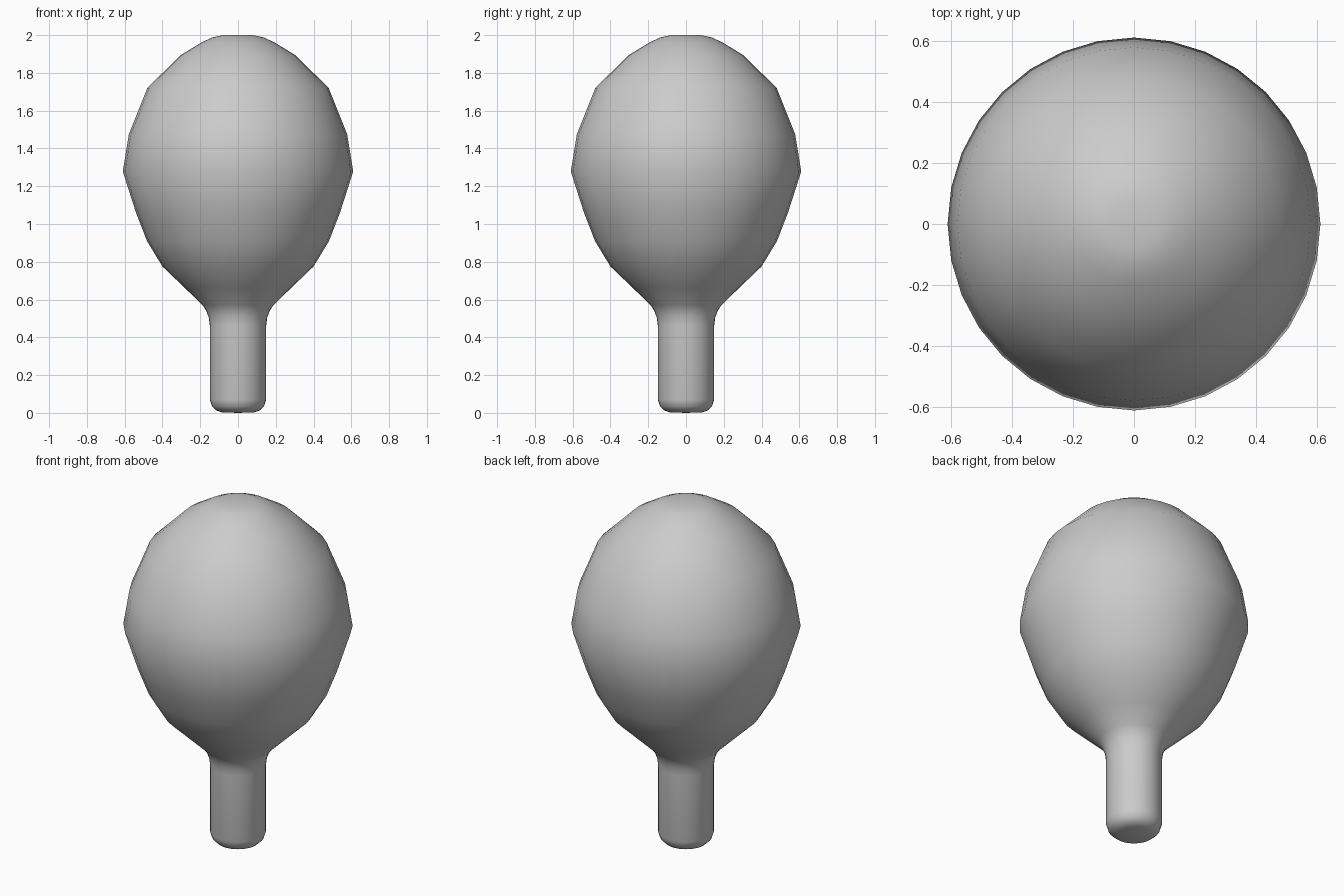
import bpy, bmesh, math

if "Cube" in bpy.data.objects:
    bpy.data.objects.remove(bpy.data.objects["Cube"])

SIDES = 32

# Half-profile (radius, height) from the foot of the stem to the crown
profile = [
    (0.0, 0.0), (0.085, 0.003), (0.115, 0.013), (0.138, 0.035), (0.149, 0.07),
    (0.149, 0.46), (0.155, 0.505), (0.168, 0.54), (0.187, 0.57), (0.28, 0.66),
    (0.40, 0.775), (0.482, 0.91), (0.54, 1.06), (0.61, 1.278), (0.578, 1.475),
    (0.48, 1.72), (0.305, 1.893), (0.19, 1.963), (0.135, 1.988), (0.08, 2.0),
    (0.0, 2.0),
]


def lathe(name, points, sides):
    bm = bmesh.new()
    verts = [bm.verts.new((r, 0, z)) for r, z in points]
    edges = [bm.edges.new(pair) for pair in zip(verts, verts[1:])]
    bmesh.ops.spin(bm, geom=verts + edges, cent=(0, 0, 0), axis=(0, 0, 1),
                   angle=math.tau, steps=sides, use_merge=True)
    bmesh.ops.remove_doubles(bm, verts=bm.verts, dist=0.0005)
    bmesh.ops.recalc_face_normals(bm, faces=bm.faces)
    for face in bm.faces:
        face.smooth = True
    mesh = bpy.data.meshes.new(name)
    bm.to_mesh(mesh)
    bm.free()
    obj = bpy.data.objects.new(name, mesh)
    bpy.context.collection.objects.link(obj)
    return obj


# Bulb-shaped crown and stem in one smooth turned surface
lathe("bulb_with_stem", profile, SIDES)
